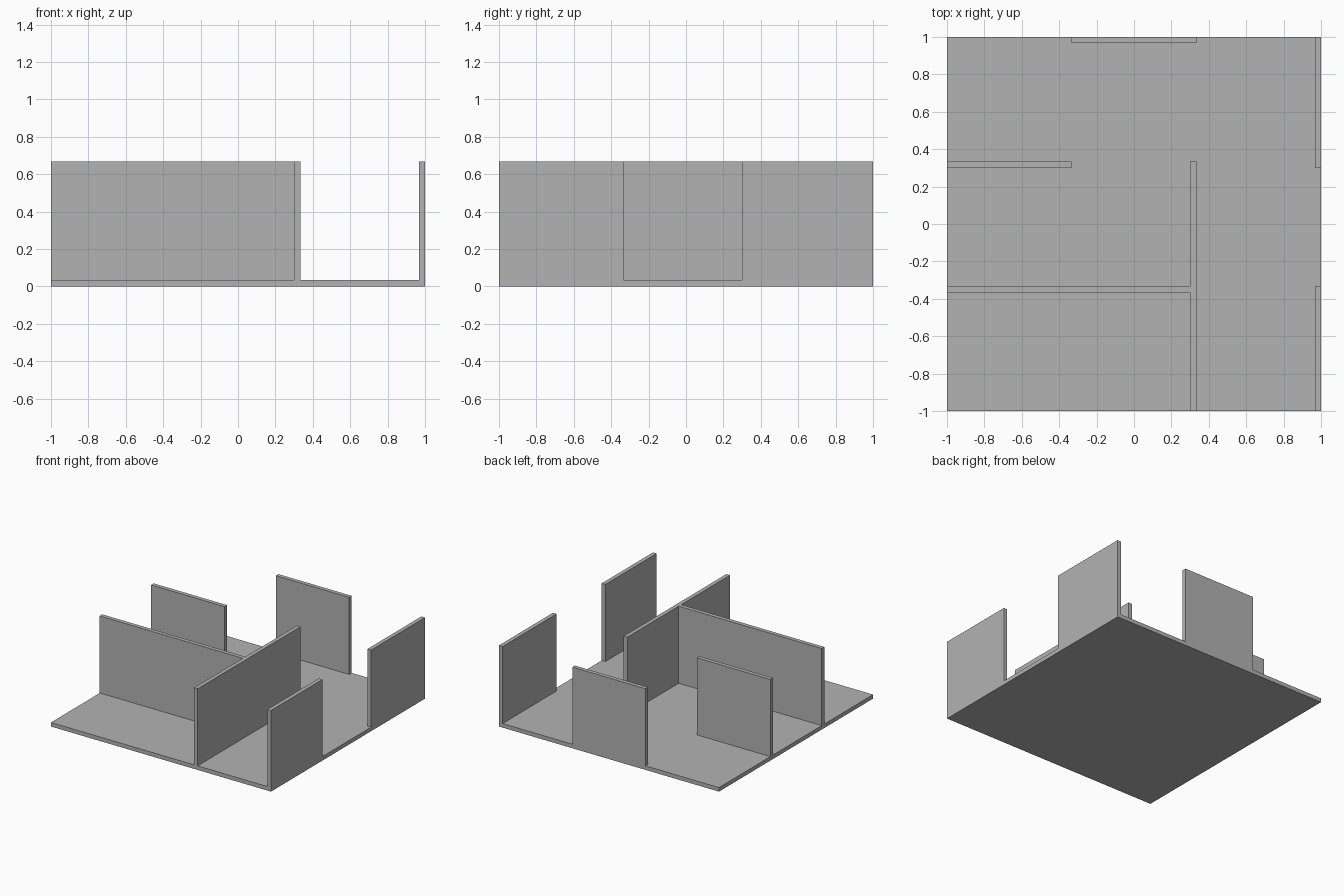
import bpy

cube = bpy.data.objects.get("Cube")
if cube:
    bpy.data.objects.remove(cube, do_unlink=True)

# One plain grey for the whole model
GREY = (0.45, 0.45, 0.45, 1)
grey = bpy.data.materials.new("plain grey")
grey.use_nodes = True
grey.diffuse_color = GREY
grey.node_tree.nodes["Principled BSDF"].inputs["Base Color"].default_value = GREY

THICK = 1 / 30     # thickness of floor and walls
THIRD = 1 / 3      # the plan is a grid of three by three cells
TOP = 2 / 3        # height of the wall tops


def box(name, x, y, z):
    """Add a box spanning the given (low, high) ranges."""
    spans = (x, y, z)
    bpy.ops.mesh.primitive_cube_add(size=1, location=[(a + b) / 2 for a, b in spans])
    obj = bpy.context.object
    obj.name = name
    obj.scale = [b - a for a, b in spans]
    bpy.ops.object.transform_apply(location=False, rotation=False, scale=True)
    obj.data.materials.append(grey)
    return obj


def wall(name, x, y):
    """Add a wall standing on the floor."""
    return box(name, x, y, (THICK, TOP))


box("floor", (-1, 1), (-1, 1), (0, THICK))

# Long inner wall and the cross wall that meets it
wall("long_inner_wall", (THIRD - THICK, THIRD), (-1, THIRD))
wall("cross_wall", (-1, THIRD - THICK), (-THIRD - THICK, -THIRD))

# Short partition on the right side
wall("short_partition", (-1, -THIRD), (THIRD - THICK, THIRD))

# Outer walls with open gaps between them
wall("back_wall", (-THIRD, THIRD), (1 - THICK, 1))
wall("left_front_wall", (1 - THICK, 1), (-1, -THIRD))
wall("left_back_wall", (1 - THICK, 1), (THIRD - THICK, 1))
